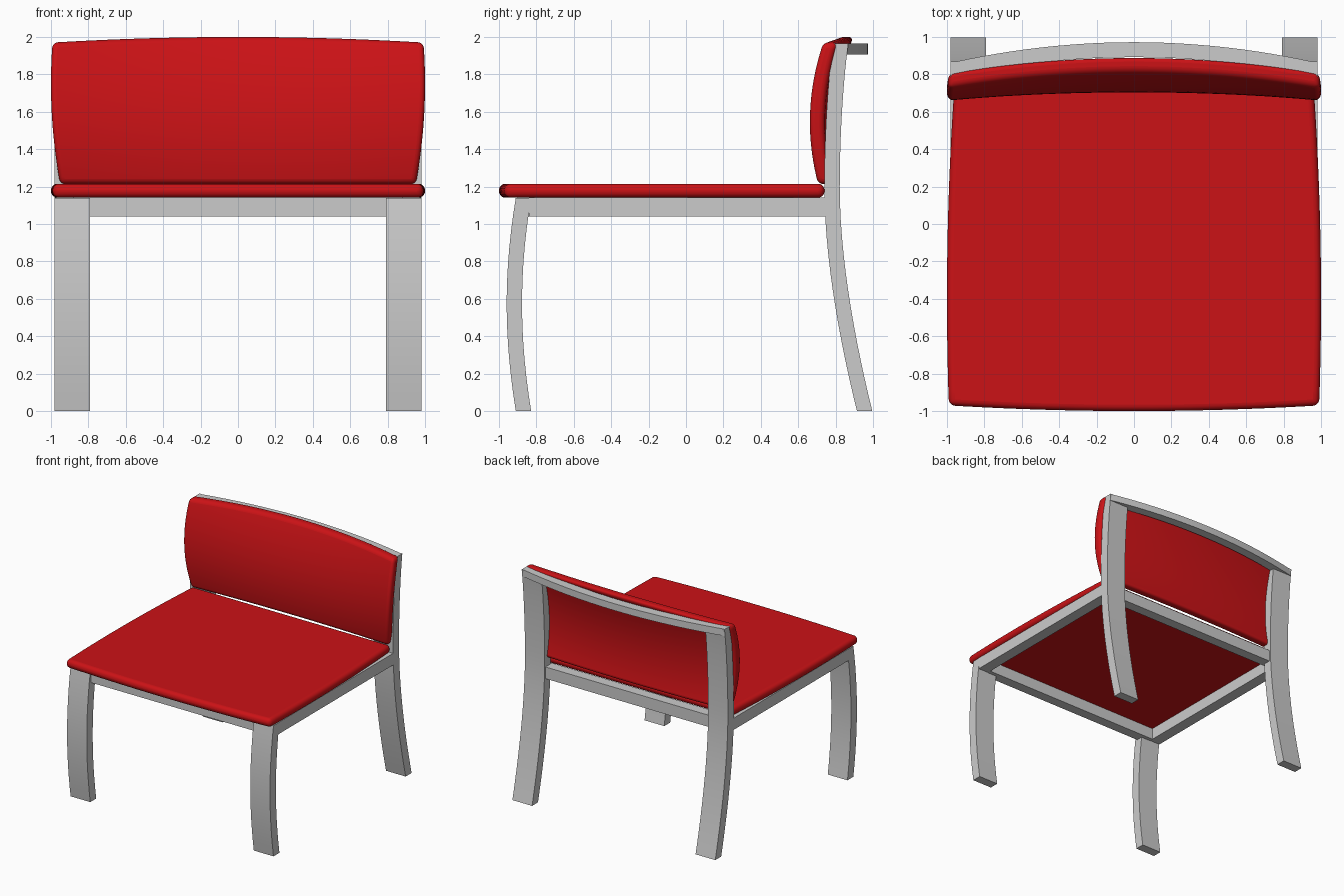
import bpy, bmesh, math
from mathutils import Vector
from mathutils.geometry import interpolate_bezier

if "Cube" in bpy.data.objects:
    bpy.data.objects.remove(bpy.data.objects["Cube"])

red = bpy.data.materials.new("red_upholstery")
red.diffuse_color = (0.6, 0.006, 0.008, 1)
red.use_nodes = True
red.node_tree.nodes["Principled BSDF"].inputs["Base Color"].default_value = red.diffuse_color


def finish(bm, name, mat=None, bevel=0.0, segments=1, angle=40):
    bmesh.ops.recalc_face_normals(bm, faces=bm.faces)
    me = bpy.data.meshes.new(name)
    bm.to_mesh(me)
    bm.free()
    ob = bpy.data.objects.new(name, me)
    bpy.context.collection.objects.link(ob)
    if mat:
        me.materials.append(mat)
    if bevel:
        m = ob.modifiers.new("rounding", 'BEVEL')
        m.width, m.segments = bevel, segments
        m.limit_method, m.angle_limit = 'ANGLE', math.radians(40)
    bpy.ops.object.select_all(action='DESELECT')
    bpy.context.view_layer.objects.active = ob
    ob.select_set(True)
    bpy.ops.object.shade_smooth_by_angle(angle=math.radians(angle))
    return ob


def loft(name, sections):
    """Join four-cornered sections into a capped bar."""
    bm = bmesh.new()
    rings = [[bm.verts.new(p) for p in s] for s in sections]
    for a, b in zip(rings, rings[1:]):
        for i in range(4):
            j = (i + 1) % 4
            bm.faces.new((a[i], a[j], b[j], b[i]))
    bm.faces.new(rings[0])
    bm.faces.new(rings[-1])
    return finish(bm, name)


def box(name, x0, x1, y0, y1, z0, z1):
    return loft(name, [[(x, y0, z0), (x, y1, z0), (x, y1, z1), (x, y0, z1)] for x in (x0, x1)])


def leg(name, side, beziers, depth):
    """Curved leg; the beziers trace its front edge in (y, z)."""
    pts = []
    for bz in beziers:
        seg = interpolate_bezier(*[Vector((0, y, z)) for y, z in bz], 14)
        pts += seg[1:] if pts else seg
    a, b = 0.79 * side, 0.98 * side
    loft(name, [[(a, p.y, p.z), (b, p.y, p.z), (b, p.y + depth, p.z), (a, p.y + depth, p.z)]
                for p in pts])


def cushion(name, shape, bevel):
    """Gridded slab whose (u, v, w) coordinates are mapped by shape()."""
    bm = bmesh.new()
    bmesh.ops.create_cube(bm, size=2)
    edges = [e for e in bm.edges if abs(e.verts[0].co.z - e.verts[1].co.z) < 0.1]
    bmesh.ops.subdivide_edges(bm, edges=edges, cuts=19, use_grid_fill=True)
    for v in bm.verts:
        v.co = shape(*v.co)
    return finish(bm, name, red, bevel, 5, 50)


def seat_shape(u, v, w):
    y0 = -1 + 0.03 * u * u
    y = y0 + (v + 1) / 2 * (0.74 - y0)
    half = 1 - 0.04 * ((y + 0.4) / 1.14) ** 2
    return Vector((u * half, y, 1.178 + 0.037 * w))


def back_shape(u, v, w):
    top = 1.97 + 0.03 * (1 - u * u)
    z = 1.213 + (v + 1) / 2 * (top - 1.213)
    half = 1 - 0.05 * ((z - 1.75) / 0.54) ** 2
    y = 0.70 + 0.4 * (z - 1.55) ** 2 + (1 - u * u) * (0.05 + 0.025 * v)
    return Vector((u * half, y + 0.04 * w, z))


# Legs and side rails, mirrored left and right
for side, tag in ((-1, "left"), (1, "right")):
    leg("front_leg_" + tag, side,
        [[(-0.91, 0), (-0.975, 0.4), (-0.975, 0.75), (-0.91, 1.14)]], 0.082)
    leg("back_leg_" + tag, side,
        [[(0.914, 0), (0.82, 0.38), (0.74, 0.82), (0.74, 1.2)],
         [(0.74, 1.2), (0.74, 1.5), (0.762, 1.8), (0.786, 1.965)]], 0.082)
    box("side_rail_" + tag, 0.88 * side, 0.98 * side, -0.84, 0.745, 1.04, 1.142)

# Front and back seat rails
box("front_rail", -0.88, 0.88, -0.90, -0.81, 1.04, 1.142)
box("back_rail", -0.88, 0.88, 0.72, 0.81, 1.04, 1.142)

# Bowed rail across the top of the back
sections = []
for i in range(25):
    x = -0.98 + 1.96 * i / 24
    y = 0.972 - 0.11 * (x / 0.98) ** 2
    sections.append([(x, y - 0.08, 1.905), (x, y, 1.905), (x, y, 1.965), (x, y - 0.08, 1.965)])
loft("top_rail", sections)

# Upholstery
cushion("seat", seat_shape, 0.034)
cushion("backrest", back_shape, 0.028)
